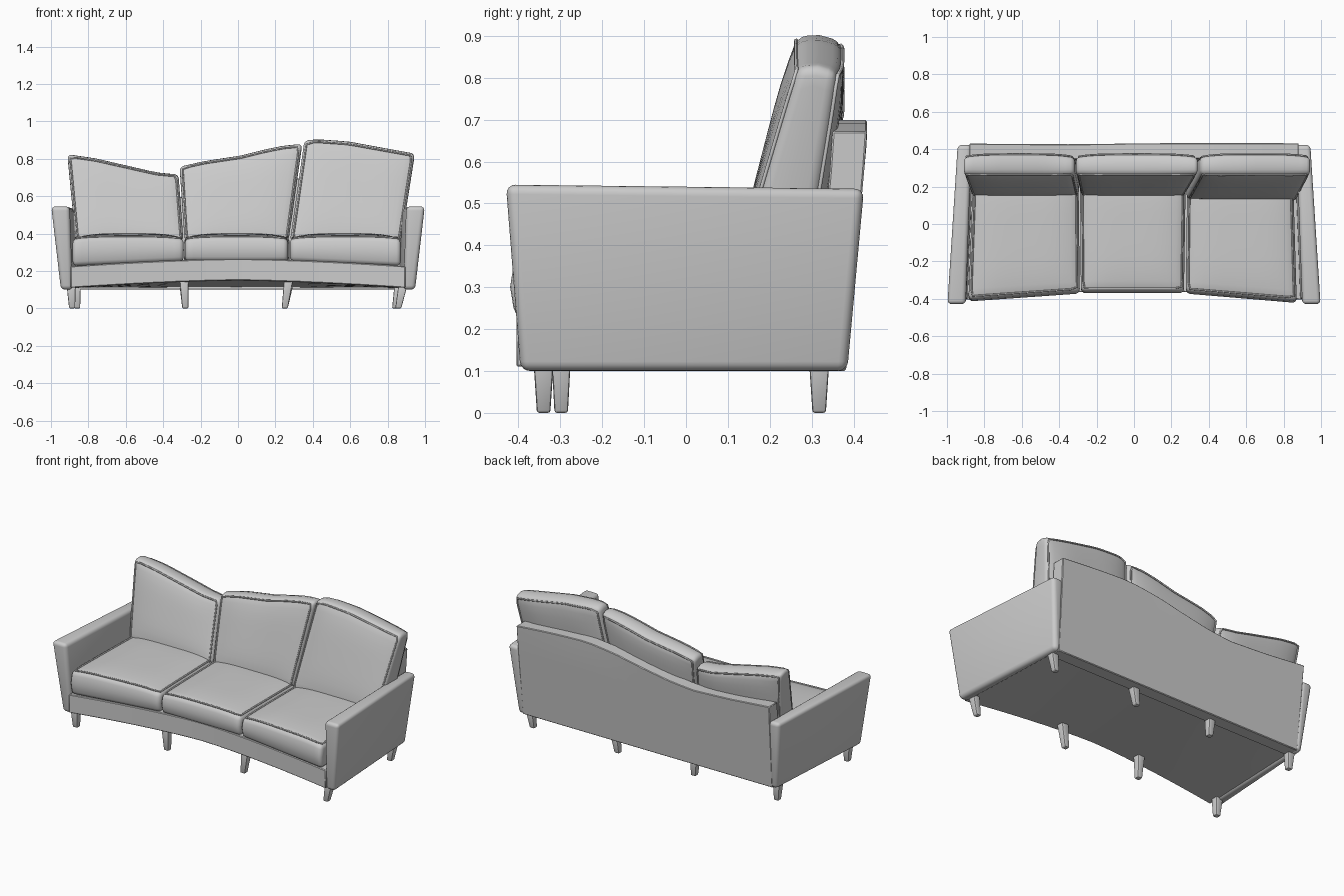
import bpy, bmesh, math

if "Cube" in bpy.data.objects:
    bpy.data.objects.remove(bpy.data.objects["Cube"])


def lerp(a, b, t):
    return a + (b - a) * t


def interp(pts, x):
    # piecewise linear profile lookup
    if x <= pts[0][0]:
        return pts[0][1]
    for (x0, z0), (x1, z1) in zip(pts, pts[1:]):
        if x <= x1:
            return lerp(z0, z1, (x - x0) / (x1 - x0))
    return pts[-1][1]


def smooth(ob, angle=40):
    bpy.ops.object.select_all(action='DESELECT')
    ob.select_set(True)
    bpy.context.view_layer.objects.active = ob
    bpy.ops.object.shade_smooth_by_angle(angle=math.radians(angle))


def block(name, f, cuts, width, segs=3):
    """Cube split along x, y, z, then mapped by f(a, b, c), each in -1..1."""
    bm = bmesh.new()
    bmesh.ops.create_cube(bm, size=2)
    for axis, n in enumerate(cuts):
        if n:
            along = [e for e in bm.edges
                     if abs(e.verts[0].co[axis] - e.verts[1].co[axis]) > 1.9]
            bmesh.ops.subdivide_edges(bm, edges=along, cuts=n, use_grid_fill=True)
    for v in bm.verts:
        v.co = f(*v.co)
    bmesh.ops.recalc_face_normals(bm, faces=bm.faces)
    # round the outer edges
    sharp = [e for e in bm.edges if e.calc_face_angle(0) > math.radians(45)]
    bmesh.ops.bevel(bm, geom=sharp, offset=width, segments=segs, profile=0.5,
                    affect='EDGES', clamp_overlap=True)
    me = bpy.data.meshes.new(name)
    bm.to_mesh(me)
    bm.free()
    ob = bpy.data.objects.new(name, me)
    bpy.context.collection.objects.link(ob)
    smooth(ob)
    return ob


def piping(name, pts, r=0.005):
    cu = bpy.data.curves.new(name, 'CURVE')
    cu.dimensions = '3D'
    cu.bevel_depth = r
    cu.bevel_resolution = 1
    sp = cu.splines.new('POLY')
    sp.points.add(len(pts) - 1)
    for p, co in zip(sp.points, pts):
        p.co = (*co, 1)
    sp.use_cyclic_u = True
    ob = bpy.data.objects.new(name, cu)
    bpy.context.collection.objects.link(ob)


def rim(n=16, k=0.955):
    # walk round a rounded square
    q = [-k + 2 * k * i / n for i in range(n)]
    q[0] += 0.03
    return ([(t, -k) for t in q] + [(k, t) for t in q]
            + [(-t, k) for t in q] + [(-k, -t) for t in q])


# arms: flared outwards, toed in at the back
for side, label in ((-1, 'left'), (1, 'right')):
    def arm(a, b, c, s=side):
        t, d = (c + 1) / 2, (b + 1) / 2
        inner = lerp(lerp(0.885, 0.90, t), lerp(0.855, 0.87, t), d)
        outer = lerp(lerp(0.948, 1.0, t), lerp(0.90, 0.945, t), d)
        y = lerp(lerp(-0.395, -0.43, t), lerp(0.385, 0.425, t), d)
        return (s * (inner if a * s < 0 else outer), y,
                lerp(0.10, lerp(0.545, 0.535, d), t))
    block(label + '_arm', arm, (0, 0, 0), 0.028, 4)


# base with an arched, concave front
def base(a, b, c):
    d, w = (b + 1) / 2, 1 - a * a
    w = 1 - abs(a) ** 1.5
    y = lerp(-0.405 + 0.05 * w, 0.37, d)
    lift = 0.04 * w * (1 - d)
    return (lerp(0.895, 0.865, d) * a, y, (0.11 if c < 0 else 0.225) + lift)


block('base', base, (15, 5, 0), 0.004, 1)

# back panel with a wavy top
WAVE = [(-0.88, 0.63), (-0.6, 0.605), (-0.35, 0.592), (-0.2, 0.605), (0, 0.64),
        (0.2, 0.68), (0.35, 0.697), (0.45, 0.70), (0.65, 0.69), (0.88, 0.672)]


def panel(a, b, c):
    t = (c + 1) / 2
    x = lerp(0.87, 0.88, t) * a
    z = lerp(0.10, interp(WAVE, x), t)
    y = 0.432 - 0.05 * max(0, 1 - (z - 0.1) / 0.55)
    return (x, y if b > 0 else y - 0.082, z)


block('back_panel', panel, (19, 0, 5), 0.004, 1)

# seat cushions: front x pair, back x pair, front y pair, height pair
SEATS = {
    'left': ((-0.885, -0.29), (-0.86, -0.297), (-0.402, -0.36), (0.226, 0.252)),
    'middle': ((-0.284, 0.267), (-0.289, 0.277), (-0.358, -0.358), (0.252, 0.252)),
    'right': ((0.277, 0.87), (0.285, 0.85), (-0.36, -0.41), (0.252, 0.226)),
}
for label, (xf, xb, yf, zb) in SEATS.items():
    def seat(a, b, c, xf=xf, xb=xb, yf=yf, zb=zb):
        u, d = (a + 1) / 2, (b + 1) / 2
        x = lerp(lerp(*xf, u), lerp(*xb, u), d)
        y = lerp(lerp(*yf, u), 0.27, d) - 0.012 * (1 - c * c) * (1 - d)
        puff = (1 - a ** 4) * (1 - 0.6 * b ** 4)
        z = lerp(lerp(*zb, u), 0.235, d)
        if c > -1:
            z = lerp(z, lerp(0.372, 0.378, d) + 0.026 * puff, (c + 1) / 2)
        return (x, y, z)
    block(label + '_seat_cushion', seat, (11, 11, 1), 0.024)
    piping(label + '_seat_piping', [seat(p, q, 1) for p, q in rim()])

# back cushions: bottom x pair, top x pair, bottom y, top edge profile over u
BACKS = {
    'left': ((-0.868, -0.292), (-0.912, -0.318), 0.15,
             [(0, 0.822), (0.25, 0.80), (0.8, 0.725), (1, 0.713)]),
    'middle': ((-0.285, 0.27), (-0.312, 0.343), 0.15,
               [(0, 0.755), (0.2, 0.785), (0.5, 0.815), (0.7, 0.848), (0.85, 0.868), (1, 0.877)]),
    'right': ((0.278, 0.872), (0.355, 0.945), 0.13,
              [(0, 0.895), (0.12, 0.902), (0.4, 0.89), (1, 0.825)]),
}
for label, (xb, xt, y0, top) in BACKS.items():
    def back(a, b, c, xb=xb, xt=xt, y0=y0, top=top):
        u, t = (a + 1) / 2, (c + 1) / 2
        x = lerp(lerp(*xb, u), lerp(*xt, u), t)
        puff = (1 - a ** 4) * (1 - c ** 4)
        front = lerp(y0, 0.268, t) - 0.016 * puff
        rear = lerp(0.285, 0.36, t) + 0.018 * puff + 0.012 * (1 - a ** 4)
        z = lerp(0.36, interp(top, u) - 0.006 * (b + 1), t)
        z += 0.008 * (1 - b * b) * t
        return (x, lerp(front, rear, (b + 1) / 2), z)
    block(label + '_back_cushion', back, (11, 1, 9), 0.022)
    for b, face in ((-1, 'front'), (1, 'rear')):
        piping(label + '_back_piping_' + face, [back(p, b, q) for p, q in rim()])

# legs: top x, bottom x, y, top z
LEGS = [(-0.892, -0.887, -0.34, 0.12), (-0.288, -0.282, -0.298, 0.15),
        (0.27, 0.25, -0.298, 0.15), (0.882, 0.857, -0.34, 0.125),
        (-0.865, -0.86, 0.318, 0.12), (-0.288, -0.282, 0.318, 0.12),
        (0.27, 0.25, 0.318, 0.12), (0.86, 0.84, 0.318, 0.12)]
for i, (xt, xb, y, zt) in enumerate(LEGS):
    def leg(a, b, c, xt=xt, xb=xb, y=y, zt=zt):
        t = (c + 1) / 2
        r = lerp(0.016, 0.024, t)
        return (lerp(xb, xt, t) + a * r, y + b * r, zt * t)
    block(('front' if i < 4 else 'rear') + '_leg_%d' % (i % 4 + 1), leg, (0, 0, 0), 0.006, 2)
